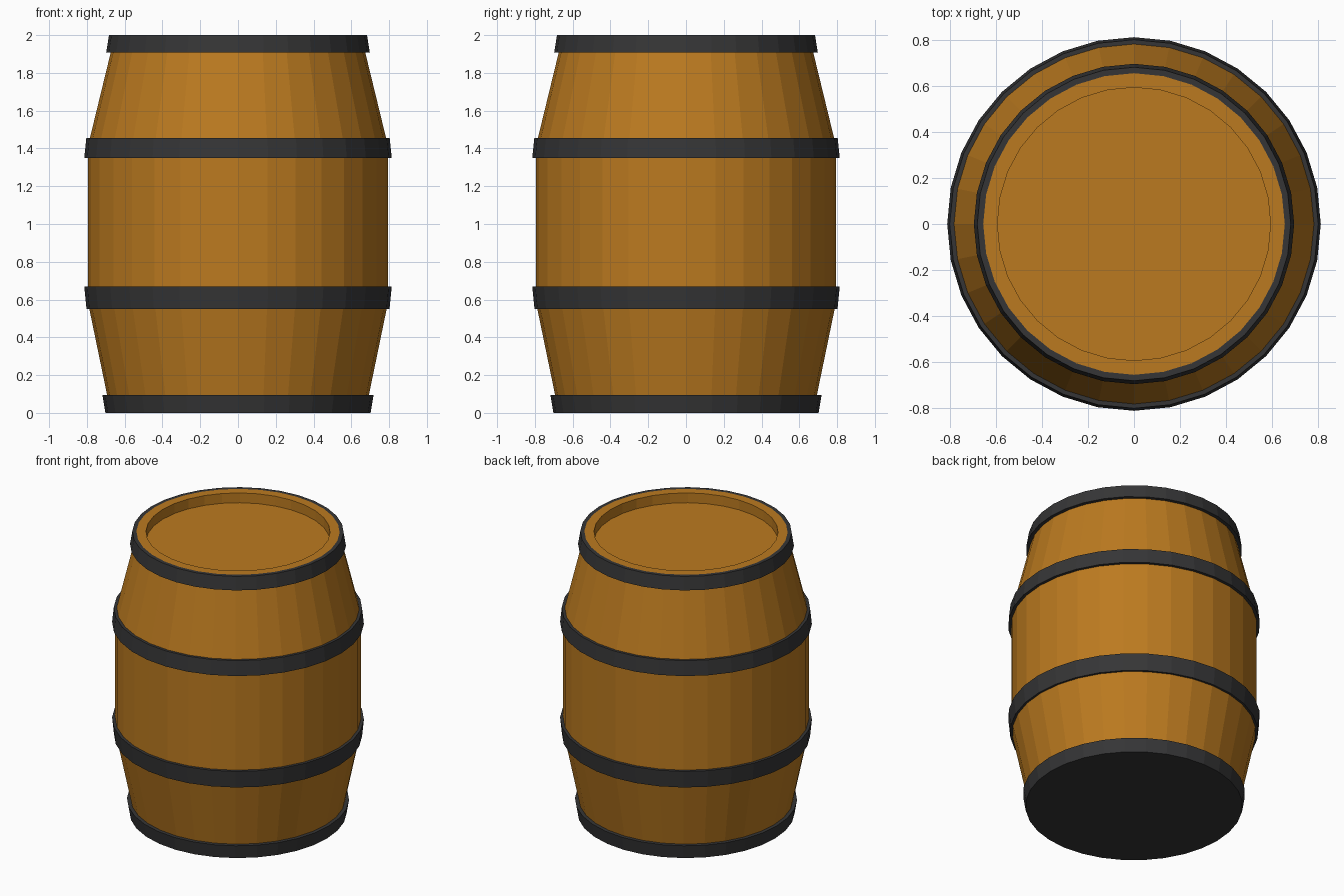
import bpy
from math import cos, sin, pi

if "Cube" in bpy.data.objects:
    bpy.data.objects.remove(bpy.data.objects["Cube"])

SIDES = 32


def material(name, color):
    m = bpy.data.materials.new(name)
    m.diffuse_color = color
    m.use_nodes = True
    m.node_tree.nodes["Principled BSDF"].inputs["Base Color"].default_value = m.diffuse_color
    return m


def lathe(name, profile, mat):
    """Spin a (radius, z) profile round the z axis; a zero radius closes to a flat disc."""
    verts, faces = [], []
    rings = [p for p in profile if p[0] > 0]
    for r, z in rings:
        for j in range(SIDES):
            a = 2 * pi * j / SIDES
            verts.append((r * cos(a), r * sin(a), z))
    for i in range(len(rings) - 1):
        for j in range(SIDES):
            k = (j + 1) % SIDES
            lo, hi = i * SIDES, (i + 1) * SIDES
            faces.append((lo + j, lo + k, hi + k, hi + j))
    if profile[0][0] == 0:
        faces.append(tuple(reversed(range(SIDES))))
    if profile[-1][0] == 0:
        last = (len(rings) - 1) * SIDES
        faces.append(tuple(range(last, last + SIDES)))
    mesh = bpy.data.meshes.new(name)
    mesh.from_pydata(verts, [], faces)
    mesh.materials.append(mat)
    obj = bpy.data.objects.new(name, mesh)
    bpy.context.collection.objects.link(obj)
    return obj


wood = material("wood", (0.50, 0.195, 0.014, 1))
iron = material("iron", (0.036, 0.036, 0.037, 1))

# Wooden staves, top rim and recessed lid
lathe("barrel_body", [(0.693, 0.095), (0.787, 0.55), (0.794, 0.67), (0.794, 1.35),
                      (0.784, 1.455), (0.674, 1.907), (0.657, 2.0),
                      (0.595, 2.0), (0.595, 1.93), (0, 1.93)], wood)

# Bottom hoop with the closed base
lathe("base_hoop", [(0, 0), (0.702, 0), (0.718, 0.095), (0.693, 0.095)], iron)

# Remaining hoops: z bottom, z top, outer radii, inner radii
hoops = {
    "lower_hoop": (0.55, 0.67, 0.802, 0.814, 0.787, 0.794),
    "upper_hoop": (1.35, 1.455, 0.814, 0.803, 0.794, 0.784),
    "top_hoop": (1.907, 2.0, 0.698, 0.683, 0.674, 0.657),
}
for name, (z0, z1, o0, o1, i0, i1) in hoops.items():
    lathe(name, [(i0, z0), (o0, z0), (o1, z1), (i1, z1)], iron)
